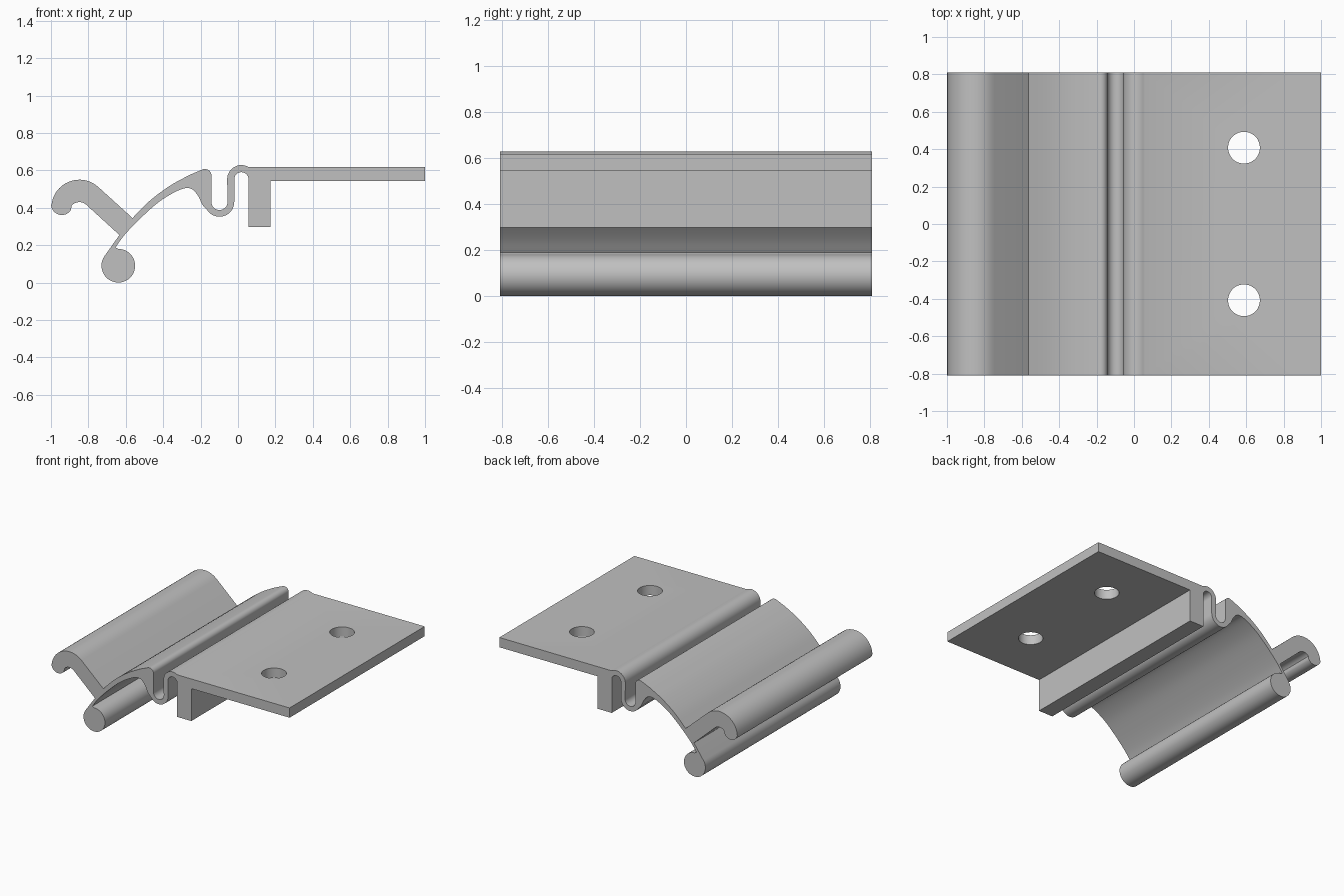
import bpy
import bmesh
from math import cos, sin, radians
from mathutils import Vector

cube = bpy.data.objects.get("Cube")
if cube:
    bpy.data.objects.remove(cube, do_unlink=True)

HALF_DEPTH = 0.81

grey = bpy.data.materials.new("plain grey")
grey.use_nodes = True
colour = (0.53, 0.53, 0.53, 1)
grey.diffuse_color = colour
grey.node_tree.nodes["Principled BSDF"].inputs["Base Color"].default_value = colour


def arc(x, z, r, start, end):
    """Points on an arc, angles in degrees."""
    n = max(4, round(abs(end - start) / 8))
    angles = [radians(start + (end - start) * i / n) for i in range(n + 1)]
    return [(x + r * cos(a), z + r * sin(a)) for a in angles]


def spline(points, n=6):
    """Smooth curve through the points."""
    p = [Vector(q) for q in points]
    p = [2 * p[0] - p[1]] + p + [2 * p[-1] - p[-2]]
    out = []
    for a, b, c, d in zip(p, p[1:], p[2:], p[3:]):
        for i in range(n):
            t = i / n
            out.append(tuple(0.5 * (2 * b + (c - a) * t
                       + (2 * a - 5 * b + 4 * c - d) * t * t
                       + (3 * b - a - 3 * c + d) * t ** 3)))
    return out + [tuple(points[-1])]


def extrude_profile(name, outline):
    bm = bmesh.new()
    face = bm.faces.new([bm.verts.new((x, -HALF_DEPTH, z)) for x, z in outline])
    swept = bmesh.ops.extrude_face_region(bm, geom=[face], use_keep_orig=True)
    moved = [v for v in swept["geom"] if isinstance(v, bmesh.types.BMVert)]
    bmesh.ops.translate(bm, verts=moved, vec=(0, 2 * HALF_DEPTH, 0))
    bmesh.ops.recalc_face_normals(bm, faces=bm.faces)
    mesh = bpy.data.meshes.new(name)
    bm.to_mesh(mesh)
    bm.free()
    mesh.materials.append(grey)
    obj = bpy.data.objects.new(name, mesh)
    bpy.context.collection.objects.link(obj)
    return obj


# Upper side: plate, arch of the spring fold, trough, arm
outline = [(1, 0.617)]
outline += arc(0.018, 0.552, 0.076, 58, 180)
outline += arc(-0.099, 0.431, 0.043, 360, 180)
outline += arc(-0.177, 0.572, 0.035, 0, 115)
outline += spline([(-0.26, 0.575), (-0.366, 0.516), (-0.473, 0.436), (-0.564, 0.345)])

# Hooked lip
outline += arc(-0.848, 0.4, 0.15, 48, 176)
outline += arc(-0.942, 0.418, 0.057, 180, 330)
outline += arc(-0.848, 0.375, 0.055, 140, 48)
outline += [(-0.634, 0.254)]

# Round bead at the bottom
outline += arc(-0.64, 0.09, 0.09, 145, 450)

# Underside of the arm and spring fold
outline += spline([(-0.655, 0.188), (-0.607, 0.254), (-0.527, 0.338), (-0.42, 0.433),
                   (-0.313, 0.495), (-0.255, 0.503), (-0.218, 0.47), (-0.19, 0.415)])
outline += arc(-0.099, 0.431, 0.079, 212, 360)
outline += arc(0.018, 0.552, 0.038, 180, 0)

# Stop rib and plate underside
outline += [(0.056, 0.297), (0.175, 0.297), (0.175, 0.543), (1, 0.543)]

bracket = extrude_profile("spring_clip_bracket", outline)

# Screw holes through the plate
for side in (-1, 1):
    bpy.ops.mesh.primitive_cylinder_add(vertices=48, radius=0.085, depth=0.4,
                                        location=(0.588, side * 0.408, 0.58))
    cutter = bpy.context.object
    cutter.name = "hole_cutter"
    cutter.hide_render = True
    cutter.data.materials.append(grey)
    cut = bracket.modifiers.new("screw_hole", "BOOLEAN")
    cut.object = cutter
    cut.solver = "EXACT"
    bpy.context.view_layer.objects.active = bracket
    bpy.ops.object.modifier_apply(modifier=cut.name)
    bpy.data.objects.remove(cutter, do_unlink=True)

bpy.ops.object.select_all(action="DESELECT")
bracket.select_set(True)
bpy.context.view_layer.objects.active = bracket
bpy.ops.object.shade_smooth_by_angle(angle=radians(30))
